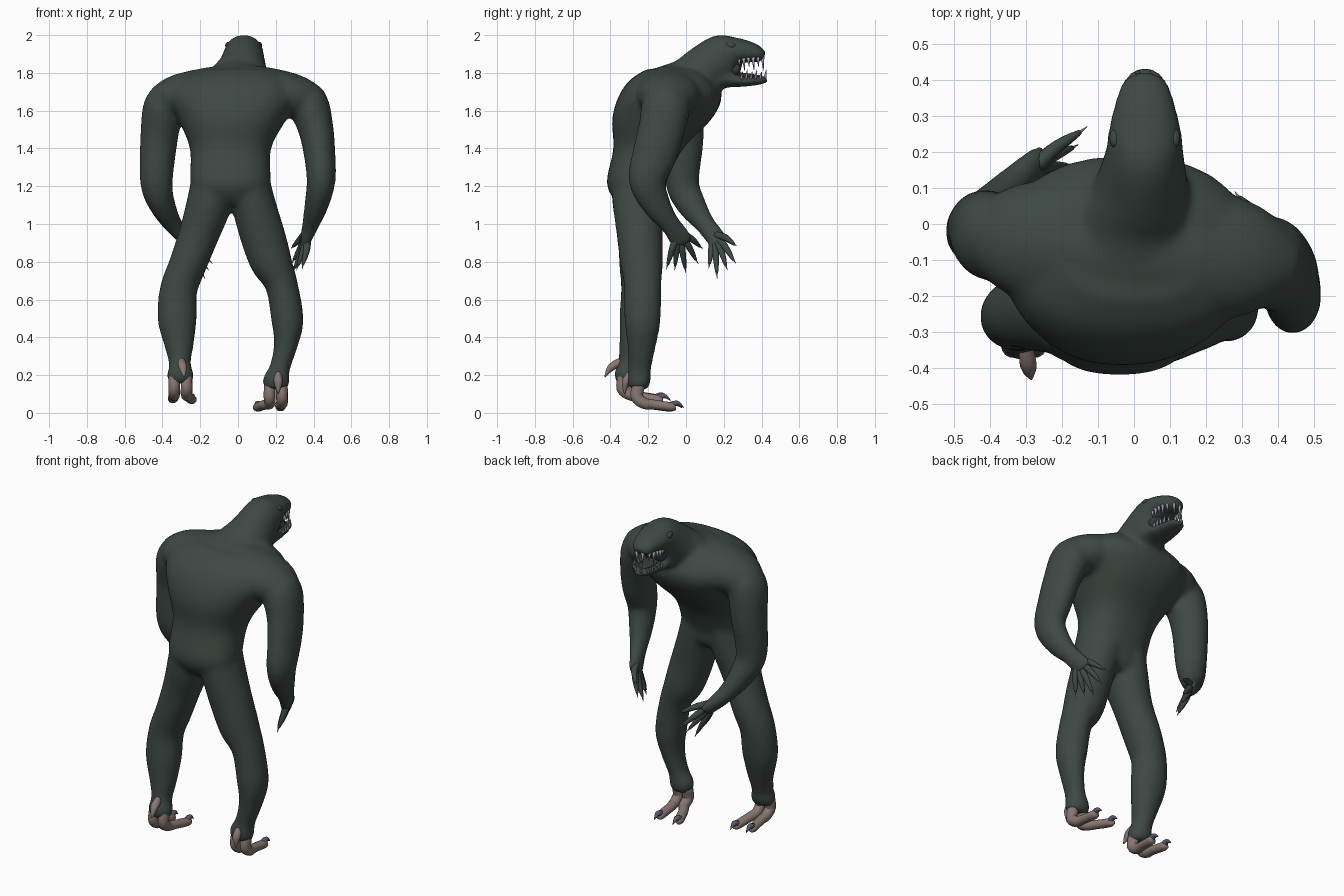
import bpy, bmesh, math
from mathutils import Vector


def material(name, rgb):
    m = bpy.data.materials.new(name)
    m.diffuse_color = (*rgb, 1)
    return m


SKIN = material("dark green skin", (0.048, 0.066, 0.057))
FOOT = material("brown pink foot", (0.25, 0.185, 0.165))
CLAW = material("purple grey claw", (0.10, 0.095, 0.15))
NAIL = material("pale brown nail", (0.25, 0.175, 0.15))
TOOTH = material("pale lilac tooth", (0.33, 0.31, 0.42))
MOUTH = material("dark mouth", (0.035, 0.042, 0.040))
EYE = material("eye green", (0.045, 0.06, 0.053))


def smooth_path(secs, sub):
    """Catmull-Rom through sections of (x, y, z, half width, half depth)."""
    out, n = [], len(secs)
    for i in range(n - 1):
        p = [secs[max(i - 1, 0)], secs[i], secs[i + 1], secs[min(i + 2, n - 1)]]
        for k in range(sub):
            t = k / sub
            out.append([0.5 * (2 * b + (c - a) * t + (2 * a - 5 * b + 4 * c - d) * t * t
                               + (3 * b - a - 3 * c + d) * t ** 3)
                        for a, b, c, d in zip(*p)])
    out.append(list(secs[-1]))
    return out


def loft(bm, secs, flat=False, sides=20, sub=4, side_axis=(1, 0, 0), square=1.0):
    """Add a closed tube of rings; flat keeps rings level, square < 1 makes them boxier."""
    secs = smooth_path(secs, sub)
    rings = []

    def box(w):
        return math.copysign(abs(w) ** square, w)

    for i, s in enumerate(secs):
        a, b = secs[max(i - 1, 0)], secs[min(i + 1, len(secs) - 1)]
        t = Vector((0, 0, 1)) if flat else (Vector(b[:3]) - Vector(a[:3])).normalized()
        u = Vector(side_axis)
        u = (u - t * u.dot(t)).normalized()
        v = t.cross(u)
        rings.append([bm.verts.new(Vector(s[:3]) + u * s[3] * box(math.cos(2 * math.pi * k / sides))
                                   + v * s[4] * box(math.sin(2 * math.pi * k / sides)))
                      for k in range(sides)])
    faces = [bm.faces.new(rings[0]), bm.faces.new(rings[-1])]
    for r, q in zip(rings, rings[1:]):
        for k in range(sides):
            j = (k + 1) % sides
            faces.append(bm.faces.new((r[k], r[j], q[j], q[k])))
    bmesh.ops.recalc_face_normals(bm, faces=faces)


def finish(name, bm, mat):
    me = bpy.data.meshes.new(name)
    bm.to_mesh(me)
    bm.free()
    me.materials.append(mat)
    for p in me.polygons:
        p.use_smooth = True
    ob = bpy.data.objects.new(name, me)
    bpy.context.collection.objects.link(ob)
    return ob


# Body: overlapping lofts fused into one skin
body = bmesh.new()
loft(body, [(-.04, -.25, 1.10, .13, .10), (-.04, -.255, 1.15, .19, .14), (-.04, -.26, 1.23, .213, .16),
            (-.04, -.20, 1.40, .215, .185), (-.03, -.13, 1.55, .285, .262), (-.02, -.085, 1.67, .345, .275),
            (-.01, -.075, 1.76, .31, .225), (0, -.06, 1.82, .20, .15)], flat=True, square=.85, sides=28)
# Shoulder yoke
loft(body, [(-.43, -.03, 1.635, .09, .085), (-.30, -.045, 1.678, .165, .12), (0, -.07, 1.72, .17, .125),
            (.28, -.095, 1.68, .17, .12), (.425, -.115, 1.63, .09, .085)], side_axis=(0, 1, 0))
# Neck, cranium and upper jaw
loft(body, [(-.01, -.13, 1.70, .19, .13), (.0, .0, 1.755, .17, .122), (.02, .09, 1.81, .135, .132),
            (.03, .20, 1.89, .108, .122), (.03, .26, 1.912, .102, .08), (.03, .33, 1.912, .086, .058),
            (.03, .385, 1.897, .068, .044), (.03, .415, 1.886, .045, .024)])
# Lower jaw
loft(body, [(.03, .14, 1.76, .09, .07), (.03, .21, 1.768, .092, .048), (.03, .29, 1.757, .08, .032),
            (.03, .38, 1.76, .065, .025), (.03, .43, 1.768, .043, .02)])
# Arms
loft(body, [(.34, -.095, 1.70, .08, .10), (.375, -.105, 1.63, .107, .13), (.413, -.13, 1.50, .094, .124),
            (.432, -.165, 1.37, .084, .12), (.44, -.205, 1.23, .077, .10), (.415, -.155, 1.10, .064, .077),
            (.385, -.085, 1.0, .046, .055), (.362, -.035, .93, .032, .062), (.35, -.015, .89, .022, .06)])
loft(body, [(-.36, -.045, 1.69, .08, .10), (-.395, -.035, 1.62, .107, .125), (-.418, -.015, 1.45, .1, .11),
            (-.432, -.02, 1.22, .087, .09), (-.40, .03, 1.10, .07, .078), (-.345, .10, 1.0, .05, .055),
            (-.285, .155, .93, .036, .055), (-.255, .178, .895, .026, .052)])
# Legs
loft(body, [(-.12, -.25, 1.26, .12, .15), (-.155, -.252, 1.10, .12, .138), (-.205, -.25, .95, .108, .115),
            (-.268, -.24, .78, .10, .114),
            (-.315, -.245, .65, .10, .10), (-.322, -.26, .50, .105, .093), (-.312, -.28, .36, .079, .074),
            (-.308, -.30, .26, .058, .062), (-.305, -.315, .20, .073, .066), (-.305, -.318, .155, .06, .05)])
loft(body, [(.035, -.25, 1.26, .125, .15), (.083, -.25, 1.10, .118, .138), (.13, -.245, .94, .12, .122),
            (.175, -.235, .80, .112, .115),
            (.23, -.23, .68, .087, .10), (.262, -.23, .49, .086, .096), (.253, -.235, .36, .064, .077),
            (.222, -.245, .24, .055, .062), (.203, -.25, .17, .073, .064), (.20, -.253, .125, .06, .05)])
skin = finish("body", body, SKIN)
m = skin.modifiers.new("fuse", 'REMESH')
m.mode = 'VOXEL'
m.voxel_size = 0.012
m.use_smooth_shade = True
m = skin.modifiers.new("soften", 'SMOOTH')
m.factor = 0.5
m.iterations = 18

# Fingers with pale nails
fingers, nails = bmesh.new(), bmesh.new()
HANDS = [((.365, -.04, .955), [(.34, -.105, .76), (.31, -.06, .755), (.29, 0, .74), (.285, .065, .79), (.28, .09, .87)]),
         ((-.285, .15, .945), [(-.205, .12, .765), (-.175, .165, .71), (-.155, .22, .755), (-.135, .265, .79), (-.13, .27, .885)])]
for palm, tips in HANDS:
    c = Vector(palm)
    for tip in tips:
        d = Vector(tip) - c
        lift = Vector((.012 if c.x > 0 else -.012, 0, .012))
        loft(fingers, [(*(c + d * .1), .022, .022), (*(c + d * .45 + lift), .019, .019),
                       (*(c + d * .7 + lift * .6), .014, .014), (*(c + d * .87), .007, .007)], sides=10, sub=3)
        loft(nails, [(*(c + d * .84), .006, .006), (*tip, .001, .001)], sides=8, sub=2)
finish("fingers", fingers, SKIN)
finish("finger_nails", nails, NAIL)

# Feet: two long toes from each ankle with hooked claws, and a rear spur
feet, claws = bmesh.new(), bmesh.new()
FEET = [((.20, -.265, .08), [(.105, -.085, .03), (.225, -.075, .032)], (.212, -.29, .205), (.213, -.325, .10)),
        ((-.305, -.34, .125), [(-.345, -.155, .075), (-.245, -.145, .07)], (-.30, -.335, .275), (-.285, -.43, .19))]
for heel, toes, spur_top, spur_tip in FEET:
    h = Vector(heel)
    for toe in toes:
        e = Vector(toe)
        w = .033 if toe == toes[1] else -.033
        root, mid = h + Vector((w, .015, .07)), h.lerp(e, .5) + Vector((w * .4, 0, -.012))
        loft(feet, [(*root, .030, .036), (*(h + Vector((w, .005, .005))), .031, .034),
                    (*(h + Vector((w, .045, -.03))), .030, .03), (*mid, .028, .026), (*e, .027, .024),
                    (*(e + Vector((0, .02, 0))), .016, .015)], sides=14)
        loft(claws, [(*(e + Vector((0, 0, .01))), .019, .018), (*(e + Vector((0, .03, .02))), .015, .013),
                     (*(e + Vector((0, .065, -.005))), .001, .001)], sides=10)
    s, t = Vector(spur_top), Vector(spur_tip)
    loft(feet, [(*s, .018, .022), (*(s.lerp(t, .5) + Vector((0, -.012, .01))), .023, .02),
                (*t, .003, .003)], sides=12)
finish("feet", feet, FOOT)
finish("toe_claws", claws, CLAW)

# Mouth lining and tongue
mouth = bmesh.new()
loft(mouth, [(.03, .20, 1.82, .075, .05), (.03, .27, 1.818, .07, .045), (.03, .29, 1.815, .05, .03)])
loft(mouth, [(.03, .26, 1.79, .04, .014), (.03, .33, 1.785, .042, .012), (.03, .39, 1.782, .025, .006)])
finish("mouth_lining", mouth, MOUTH)

# Teeth follow both jaw edges
teeth = bmesh.new()
for s in (-1, 1):
    for i in range(6):
        f = i / 5
        w = .078 * math.sqrt(1 - .92 * f ** 2.5)
        x, y = .03 + s * w * .9, .28 + .125 * f
        ln = .055 if i % 2 else .038
        loft(teeth, [(x, y, 1.878 + .008 * f, .010, .010), (x, y + .005, 1.868 - ln, .001, .001)], sides=8, sub=2)
        loft(teeth, [(x, y + .013, 1.768, .009, .009), (x, y + .02, 1.782 + ln * .65, .001, .001)], sides=8, sub=2)
finish("teeth", teeth, TOOTH)

# Eyes
eyes = bmesh.new()
for s in (-1, 1):
    r = bmesh.ops.create_uvsphere(eyes, u_segments=16, v_segments=10, radius=1)
    for v in r["verts"]:
        v.co = Vector((.03 + s * .083 + v.co.x * .015, .238 + v.co.y * .027, 1.945 + v.co.z * .018 - v.co.y * .005))
finish("eyes", eyes, EYE)
